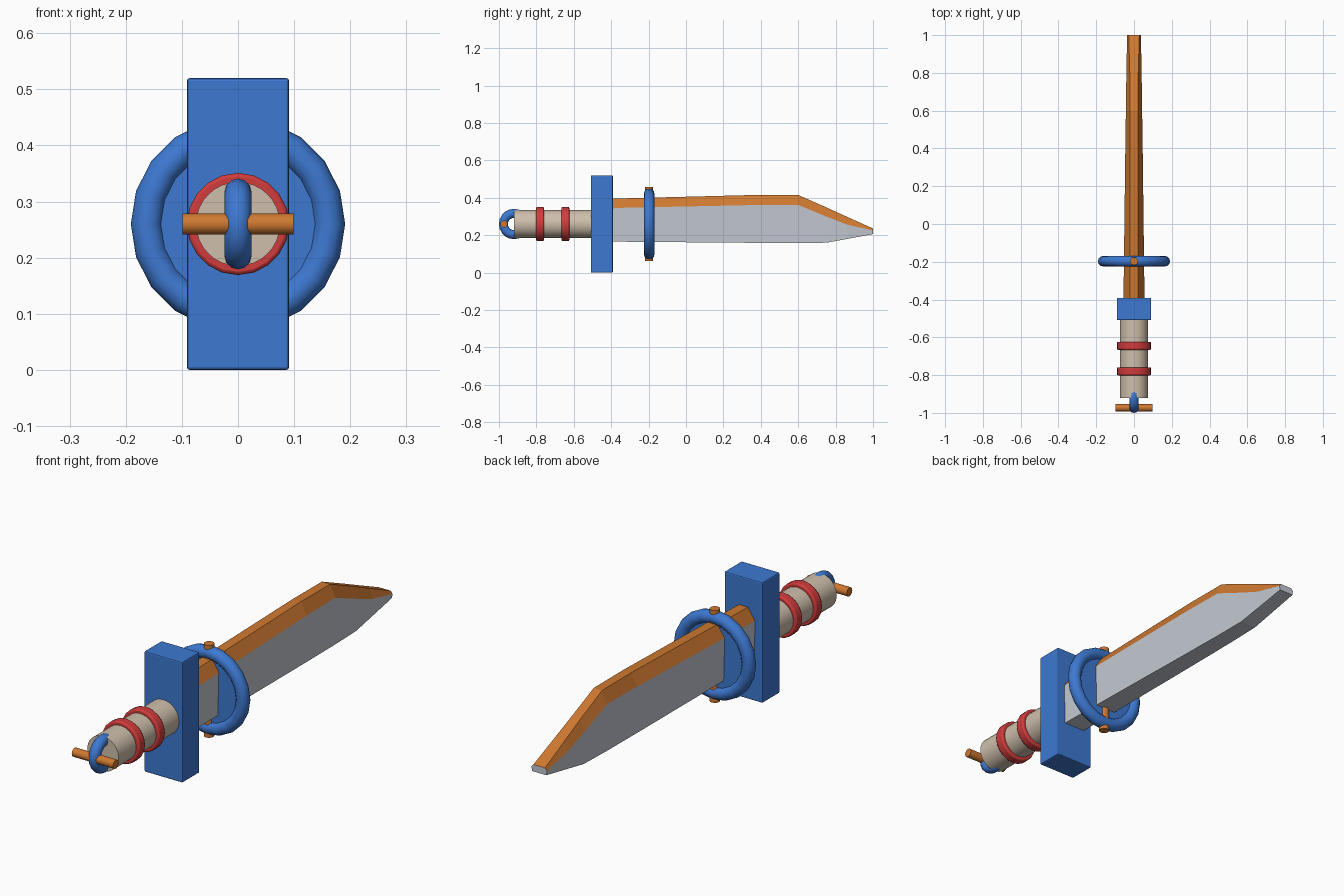
import bpy, bmesh, math

if "Cube" in bpy.data.objects:
    bpy.data.objects.remove(bpy.data.objects["Cube"])

CZ = 0.26  # height of the weapon's long axis


def mat(name, rgb):
    m = bpy.data.materials.new(name)
    m.diffuse_color = (*rgb, 1)
    m.use_nodes = True
    m.node_tree.nodes["Principled BSDF"].inputs["Base Color"].default_value = m.diffuse_color
    return m


BLUE = mat("blue", (0.047, 0.19, 0.64))
ORANGE = mat("orange", (0.62, 0.19, 0.03))
CREAM = mat("cream", (0.62, 0.52, 0.41))
RED = mat("red", (0.64, 0.045, 0.045))
STEEL = mat("steel", (0.55, 0.58, 0.64))

ROT = {"x": (0, math.pi / 2, 0), "y": (math.pi / 2, 0, 0), "z": (0, 0, 0)}


def finish(name, m, bevel=0, smooth=True):
    o = bpy.context.object
    o.name = name
    o.data.materials.append(m)
    if bevel:
        b = o.modifiers.new("bevel", "BEVEL")
        b.width, b.segments = bevel, 2
    if smooth:
        bpy.ops.object.shade_smooth_by_angle(angle=math.radians(35))
    return o


def rod(name, m, axis, loc, r, length, sides=24, bevel=0):
    bpy.ops.mesh.primitive_cylinder_add(vertices=sides, radius=r, depth=length,
                                        location=loc, rotation=ROT[axis])
    return finish(name, m, bevel)


def ring(name, m, axis, loc, major, minor):
    bpy.ops.mesh.primitive_torus_add(major_segments=20, minor_segments=12, major_radius=major,
                                     minor_radius=minor, location=loc, rotation=ROT[axis])
    return finish(name, m)


# Grip with two raised bands
rod("grip", CREAM, "y", (0, -0.70, CZ), 0.075, 0.44, 32)
for i, y in enumerate((-0.78, -0.645)):
    rod(f"grip_band_{i + 1}", RED, "y", (0, y, CZ), 0.091, 0.042, 20, 0.006)

# Guard block
bpy.ops.mesh.primitive_cube_add(size=1, location=(0, -0.45, CZ))
bpy.context.object.scale = (0.182, 0.118, 0.52)
bpy.ops.object.transform_apply(location=False, rotation=False, scale=True)
finish("guard", BLUE, 0.005, False)

# Pommel loop and cross pin
ring("pommel_loop", BLUE, "x", (0, -0.919, CZ), 0.057, 0.024)
rod("pommel_pin", ORANGE, "x", (0, -0.973, CZ), 0.019, 0.197, 16)

# Blade ring, the thin web inside it, and the vertical pin
ring("blade_ring", BLUE, "y", (0, -0.197, CZ), 0.163, 0.028)
rod("ring_web", BLUE, "y", (0, -0.197, CZ), 0.155, 0.02, 20)
rod("ring_pin", ORANGE, "z", (0, -0.197, CZ), 0.021, 0.398, 16)

# Blade: lofted six-sided sections (y, bottom z, shoulder z, top z, half width, spine half width)
SECTIONS = [
    (-0.42, 0.166, 0.345, 0.395, 0.056, 0.022),
    (0.40, 0.159, 0.362, 0.416, 0.046, 0.020),
    (0.60, 0.158, 0.362, 0.415, 0.043, 0.020),
    (0.75, 0.160, 0.300, 0.349, 0.041, 0.021),
    (0.86, 0.180, 0.257, 0.299, 0.039, 0.024),
    (1.00, 0.206, 0.225, 0.236, 0.037, 0.028),
]
bm = bmesh.new()
loops = []
for y, b, s, t, w, k in SECTIONS:
    pts = [(w * 0.92, b), (w, s), (k, t), (-k, t), (-w, s), (-w * 0.92, b)]
    loops.append([bm.verts.new((x, y, z)) for x, z in pts])
for a, c in zip(loops, loops[1:]):
    for i in range(6):
        j = (i + 1) % 6
        f = bm.faces.new((a[i], a[j], c[j], c[i]))
        f.material_index = 1 if i in (1, 2, 3) else 0  # coloured spine
bm.faces.new(loops[0])
bm.faces.new(loops[-1])
bmesh.ops.recalc_face_normals(bm, faces=bm.faces)
me = bpy.data.meshes.new("blade")
bm.to_mesh(me)
bm.free()
me.materials.append(STEEL)
me.materials.append(ORANGE)
bpy.context.collection.objects.link(bpy.data.objects.new("blade", me))
